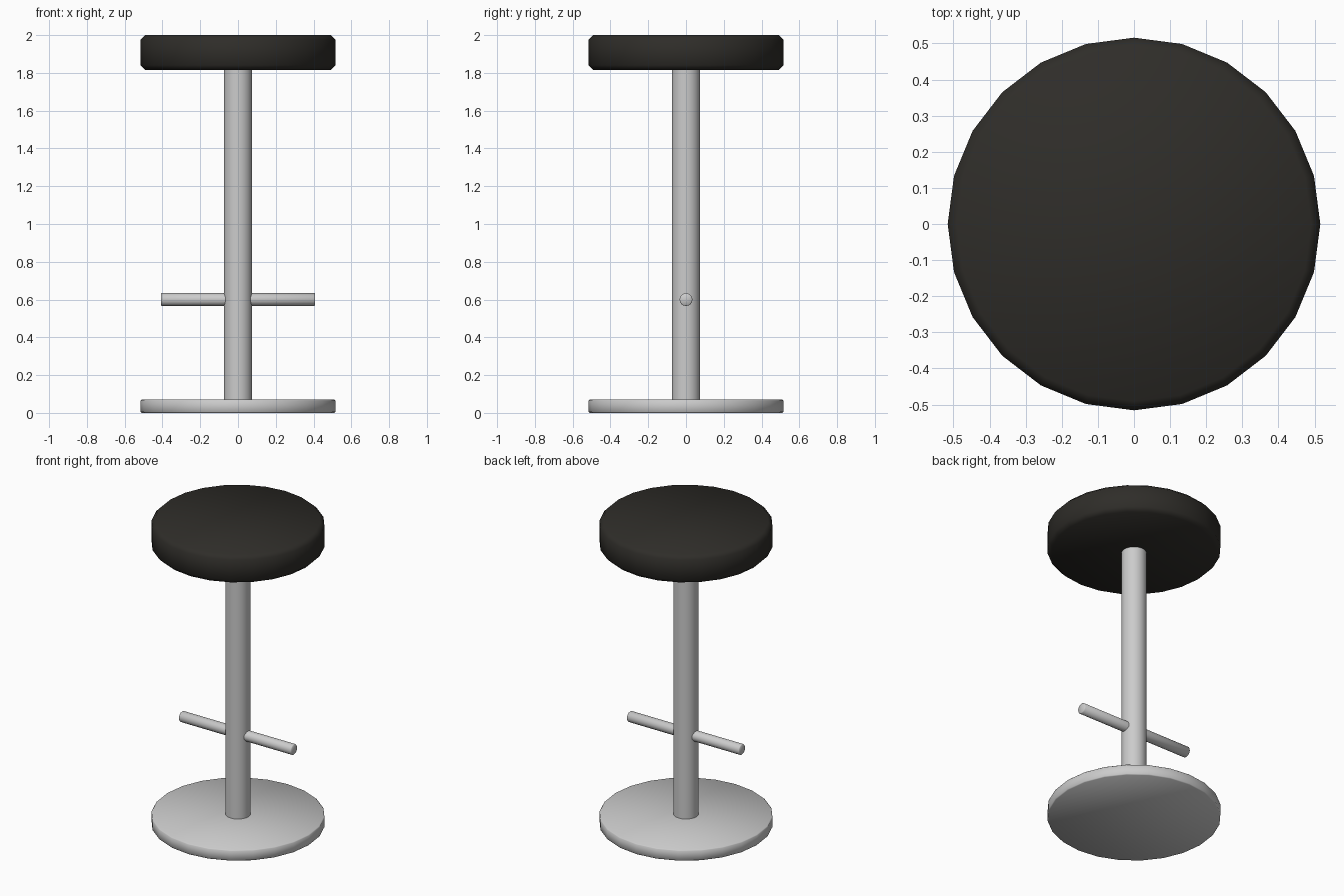
import bpy, math

if "Cube" in bpy.data.objects:
    bpy.data.objects.remove(bpy.data.objects["Cube"])


def cylinder(name, radius, depth, z, sides, bevel=0.0, rotation=(0, 0, 0), color=None):
    bpy.ops.mesh.primitive_cylinder_add(vertices=sides, radius=radius, depth=depth,
                                        location=(0, 0, z), rotation=rotation)
    obj = bpy.context.object
    obj.name = name
    if bevel:
        mod = obj.modifiers.new("rim_bevel", 'BEVEL')
        mod.width = bevel
        mod.segments = 1
        mod.limit_method = 'ANGLE'
        mod.angle_limit = math.radians(40)
        bpy.ops.object.modifier_apply(modifier=mod.name)
    bpy.ops.object.shade_smooth_by_angle(angle=math.radians(50 if bevel else 35))
    if color:
        mat = bpy.data.materials.new(name + "_material")
        mat.diffuse_color = color
        mat.use_nodes = True
        mat.node_tree.nodes["Principled BSDF"].inputs["Base Color"].default_value = mat.diffuse_color
        obj.data.materials.append(mat)
    return obj


# Round floor plate
cylinder("base", 0.516, 0.07, 0.035, 24, bevel=0.005)

# Central column, sunk slightly into plate and seat
cylinder("post", 0.075, 1.79, 0.945, 24)

# Foot bar passing through the column
cylinder("foot_bar", 0.034, 0.816, 0.60, 16, bevel=0.004,
         rotation=(0, math.pi / 2, 0))

# Padded dark seat with chamfered rims
cylinder("seat", 0.516, 0.184, 1.908, 24, bevel=0.025,
         color=(0.028, 0.026, 0.022, 1))
